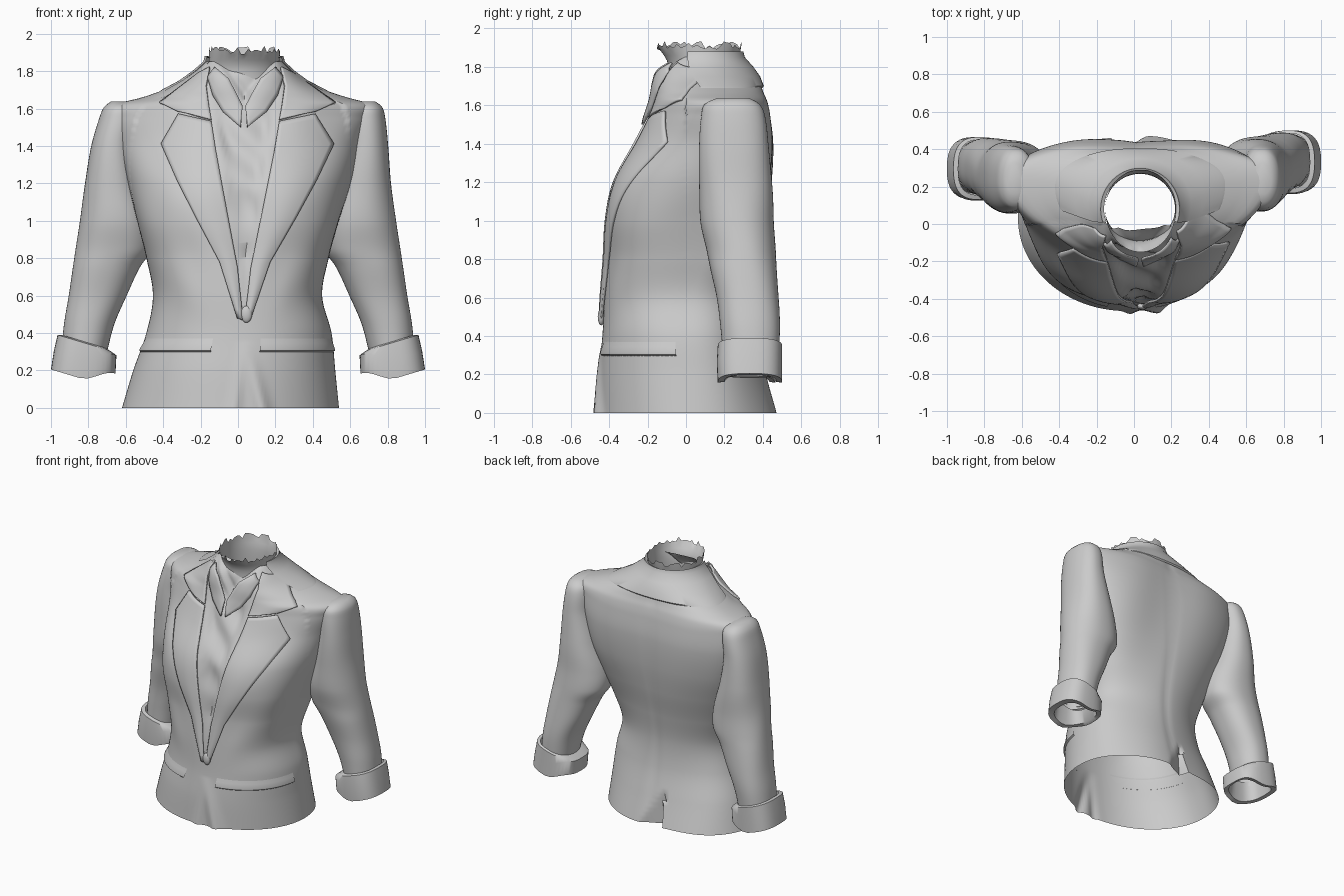
import bpy, bmesh, math, random

if "Cube" in bpy.data.objects:
    bpy.data.objects.remove(bpy.data.objects["Cube"])
random.seed(4)

# Section rows: z, x_left, x_right, y_front, y_widest, y_back, front power, back power
TORSO = [
    (0.00, -.62, .54, -.465, .03, .47, 2.0, 2.3), (0.20, -.56, .52, -.455, .03, .41, 2.1, 2.3),
    (0.40, -.49, .50, -.435, .02, .36, 2.2, 2.3), (0.60, -.455, .45, -.425, .03, .345, 2.4, 2.3),
    (0.80, -.49, .485, -.41, .09, .37, 2.7, 2.4), (1.00, -.54, .54, -.40, .15, .41, 3.1, 2.6),
    (1.20, -.59, .605, -.365, .20, .44, 2.6, 2.9), (1.40, -.64, .66, -.27, .22, .45, 2.0, 3.0),
    (1.55, -.67, .71, -.20, .22, .435, 1.8, 2.8), (1.62, -.66, .72, -.18, .23, .42, 1.7, 2.5),
    (1.66, -.51, .58, -.175, .22, .405, 1.8, 2.4), (1.72, -.35, .41, -.17, .18, .385, 2, 2.2),
    (1.79, -.24, .30, -.16, .12, .34, 2, 2), (1.85, -.17, .235, -.12, .08, .29, 2, 2)]
SLEEVE = [
    (0.30, .70, .945, .19, .34, .485), (0.45, .66, .93, .175, .33, .485),
    (0.60, .595, .905, .16, .32, .48), (0.75, .525, .883, .13, .30, .475),
    (0.85, .46, .868, .11, .29, .47),
    (1.00, .46, .845, .075, .27, .455), (1.20, .52, .818, .065, .26, .445),
    (1.40, .57, .803, .07, .25, .43), (1.55, .58, .787, .08, .24, .41),
    (1.61, .60, .77, .10, .24, .38), (1.637, .65, .735, .16, .24, .33)]
SLEEVE = [r + (2.2, 2.3) for r in SLEEVE]


def mirrored(rows):
    out = []
    for z, a, b, f, m, k, p, q in rows:
        dx, dy = .055 * max(0, min(1, (z - 1.3) / .3)), -.04 * (1 - z / 1.65)
        out.append((z, dx - b, dx - a, f + dy, m + dy, k + dy, p, q))
    return out


def section(rows, z):
    # smooth interpolation of a section at height z
    z = max(rows[0][0], min(rows[-1][0], z))
    i = max(j for j in range(len(rows) - 1) if rows[j][0] <= z)
    a, b = rows[i], rows[i + 1]
    p, n = rows[max(i - 1, 0)], rows[min(i + 2, len(rows) - 1)]
    h = b[0] - a[0]
    t = (z - a[0]) / h
    res = [z]
    for k in range(1, 8):
        ma = (b[k] - p[k]) / (b[0] - p[0]) * h
        mb = (n[k] - a[k]) / (n[0] - a[0]) * h
        res.append((2*t**3 - 3*t*t + 1) * a[k] + (t**3 - 2*t*t + t) * ma
                   + (3*t*t - 2*t**3) * b[k] + (t**3 - t*t) * mb)
    return res


def ring_point(r, ang, grow=0):
    c, s = math.cos(ang), math.sin(ang)
    n = r[6] if s < 0 else r[7]
    depth = (r[4] - r[3] if s < 0 else r[5] - r[4]) + grow
    x = (r[1] + r[2]) / 2 + ((r[2] - r[1]) / 2 + grow) * math.copysign(abs(c) ** (2 / n), c)
    return x, r[4] + depth * math.copysign(abs(s) ** (2 / n), s), r[0]


def inside(rows, p):
    if not rows[0][0] < p[2] < rows[-1][0]:
        return False
    r = section(rows, p[2])
    u = abs(p[0] - (r[1] + r[2]) / 2) / ((r[2] - r[1]) / 2)
    n = r[6] if p[1] < r[4] else r[7]
    v = (p[1] - r[4]) / (r[3] - r[4] if p[1] < r[4] else r[5] - r[4])
    return u ** n + v ** n < .92


def front_y(x, z):
    r = section(TORSO, z)
    u = min(1, abs(x - (r[1] + r[2]) / 2) / ((r[2] - r[1]) / 2))
    return r[4] - (r[4] - r[3]) * (1 - u ** r[6]) ** (1 / r[6])


def grid_object(name, grid, closed=False, cap=False, thick=0, cut=(), angle=50):
    bm = bmesh.new()
    vs = [[bm.verts.new(p) for p in row] for row in grid]
    w = len(grid[0])
    for a, b in zip(vs, vs[1:]):
        for j in range(w if closed else w - 1):
            k = (j + 1) % w
            bm.faces.new((a[j], a[k], b[k], b[j]))
    if cap:
        bm.faces.new(vs[-1])
    # drop surface buried inside neighbouring parts
    dead = [f for f in bm.faces if any(all(inside(c, v.co) for v in f.verts) for c in cut)]
    bmesh.ops.delete(bm, geom=dead, context='FACES')
    bmesh.ops.recalc_face_normals(bm, faces=bm.faces)
    me = bpy.data.meshes.new(name)
    bm.to_mesh(me)
    bm.free()
    me.polygons.foreach_set("use_smooth", [True] * len(me.polygons))
    me.set_sharp_from_angle(angle=math.radians(angle))
    ob = bpy.data.objects.new(name, me)
    bpy.context.collection.objects.link(ob)
    if thick:
        mod = ob.modifiers.new("thickness", 'SOLIDIFY')
        mod.thickness, mod.offset = thick, 0
    return ob


def loft(name, rows, levels, segs, warp=None, **kw):
    z0, z1 = rows[0][0], rows[-1][0]
    grid = []
    for i in range(levels + 1):
        r = section(rows, z0 + (z1 - z0) * i / levels)
        ps = [ring_point(r, 2 * math.pi * j / segs) for j in range(segs)]
        grid.append([warp(*p) if warp else p for p in ps])
    return grid_object(name, grid, closed=True, **kw)


def ramp(d, width):
    t = max(0, min(1, d / width))
    return t * t * (3 - 2 * t)


def torso_shape(x, y, z):
    if y < 0:
        # shirt opening with ruffles, and open neck
        k = (z - .6) / 1.15
        if k > 0:
            e = ramp(min(x - .03 + .2 * k, .06 + .18 * k - x), .07)
            y += e * (.03 + .013 * math.sin(24 * z + 22 * x) * min(1, k * 2))
            y += .05 * ramp((z - 1.6) * .7 - abs(x - .04), .06)
        # cutaway fronts below the button: shallow valley between two flared edges
        drop = max(0, .36 - z) / .36
        y -= .035 * drop * (math.exp(-((x - .04 - .09 * drop) / .04) ** 2)
                            + .5 * math.exp(-((x - .03 + .05 * drop) / .03) ** 2))
        # diagonal drape under the bust, waist seam step
        if abs(x) > .12:
            y += .006 * math.sin(13 * z - 12 * abs(x)) * ramp(z - .4, .3) * ramp(abs(x) - .12, .15)
    else:
        # back vent pleat
        d = (x + .10) / (.17 * max(0, 1 - z / .28) + .001)
        if z < .28 and 0 < d < 1:
            y -= .08 * (1 - d) * (1 - z / .28)
        # centre back seam and drape
        y += .008 * math.sin(10 * x + 3 * z) - .006 * math.exp(-(x / .03) ** 2)
    return x, y, z


def sleeve_shape(x, y, z):
    f = .004 * math.sin(11 * z + 18 * y) * min(1, max(0, (1.6 - z) * 2))
    return x, y + f, z


left_sleeve = mirrored(SLEEVE)
loft("jacket_body", TORSO, 160, 180, torso_shape, cut=(SLEEVE, left_sleeve))
for side, rows in (("right", SLEEVE), ("left", left_sleeve)):
    loft(side + "_sleeve", rows, 80, 56, sleeve_shape, cap=True, cut=(TORSO,))

# Turned-back cuffs: inner wall, flared outer wall, top lip
CUFF = [(.32, .715, .94, .21, .34, .47), (.165, .715, .96, .20, .33, .47),
        (.16, .69, 1.0, .165, .33, .50), (.26, .685, .985, .16, .33, .50),
        (.355, .685, .965, .165, .33, .50), (.362, .71, .94, .19, .33, .485)]
for side, s in (("right", 1), ("left", -1)):
    grid = []
    for r in CUFF:
        ring = []
        for j in range(40):
            x, y, z = ring_point(r + (2.7, 2.7), 2 * math.pi * j / 40)
            z += .3 * (x - .85)
            # split corner lifts and flares on the inner side
            if z < .27:
                lift = ramp(.84 - x, .14)
                x, z = x - .035 * lift, z + .07 * lift
            ring.append((s * x, y - (.035 if s < 0 else 0), z))
        grid.append(ring)
    grid_object(side + "_cuff", grid, closed=True)


def patch(name, inner, outer, off, thick, mirror=False, rows=30, cols=12):
    # cloth panel between two edge lines, laid on the torso front
    def along(line, t):
        f = t * (len(line) - 1)
        i = min(int(f), len(line) - 2)
        return [line[i][k] + (line[i + 1][k] - line[i][k]) * (f - i) for k in (0, 1)]
    grid = []
    for i in range(rows + 1):
        a, b = along(inner, i / rows), along(outer, i / rows)
        row = []
        for j in range(cols + 1):
            t = j / cols
            x, z = a[0] + (b[0] - a[0]) * t, a[1] + (b[1] - a[1]) * t
            if mirror:
                x = .06 - .92 * x
            row.append((x, front_y(x, z) - off - .01 * math.sin(math.pi * t), z))
        grid.append(row)
    grid_object(name, grid, thick=thick)


LAPEL = ([(.04, .47), (.07, .75), (.12, 1.0), (.16, 1.2), (.195, 1.38), (.22, 1.53)],
         [(.065, .48), (.17, .78), (.31, 1.02), (.42, 1.22), (.51, 1.41), (.41, 1.57)])
COLLAR = ([(.22, 1.54), (.235, 1.62), (.25, 1.72), (.23, 1.82)],
          [(.41, 1.585), (.52, 1.63), (.42, 1.70), (.29, 1.79)])
SHIRT = ([(.04, 1.61), (.075, 1.68), (.12, 1.76), (.20, 1.82)],
         [(.05, 1.50), (.15, 1.58), (.21, 1.67), (.24, 1.77)])
for side, m in (("right", False), ("left", True)):
    patch(side + "_lapel", *LAPEL, .008, .014, m)
    patch(side + "_collar_front", *COLLAR, .01, .014, m)
    patch(side + "_shirt_collar", *SHIRT, .004, .012, m, rows=18, cols=6)

# Collar wrapping the back of the neck
grid = []
for z, g in ((1.69, .0), (1.70, .012), (1.75, .018), (1.80, .018), (1.85, .016), (1.88, .008), (1.87, -.01)):
    r = section(TORSO, z)
    ring = [ring_point(r, math.radians(-20 + 220 * j / 50), g) for j in range(51)]
    grid.append([(x, y, z) for x, y, _ in ring])
grid_object("back_collar", grid)

# Pocket flaps following the waist: crisp lower lip fading upward
for side, a0, a1 in (("right", -78, -8), ("left", -104, -172)):
    grid = []
    for z, g in ((.38, -.002), (.345, .005), (.315, .012), (.305, .011), (.295, -.003)):
        r = section(TORSO, z)
        grid.append([ring_point(r, math.radians(a0 + (a1 - a0) * j / 24), g) for j in range(25)])
    grid_object(side + "_pocket_flap", grid)

# Neck piece with a ragged top edge
NECK = [(1.66, -.155, .22, -.09, .08, .27, 2, 2), (1.82, -.155, .22, -.095, .08, .27, 2, 2),
        (1.91, -.155, .225, -.15, .08, .29, 2, 2)]
loft("neck_piece", NECK, 10, 64,
     lambda x, y, z: (x, y, z + (random.uniform(-.02, .025) if z > 1.905 else 0)))

# Front button
bpy.ops.mesh.primitive_uv_sphere_add(segments=20, ring_count=10, radius=.03,
                                     location=(.045, front_y(.04, .5) - .012, .5))
button = bpy.context.object
button.name = "front_button"
button.scale = (1, .6, 1.5)
bpy.ops.object.shade_smooth()
